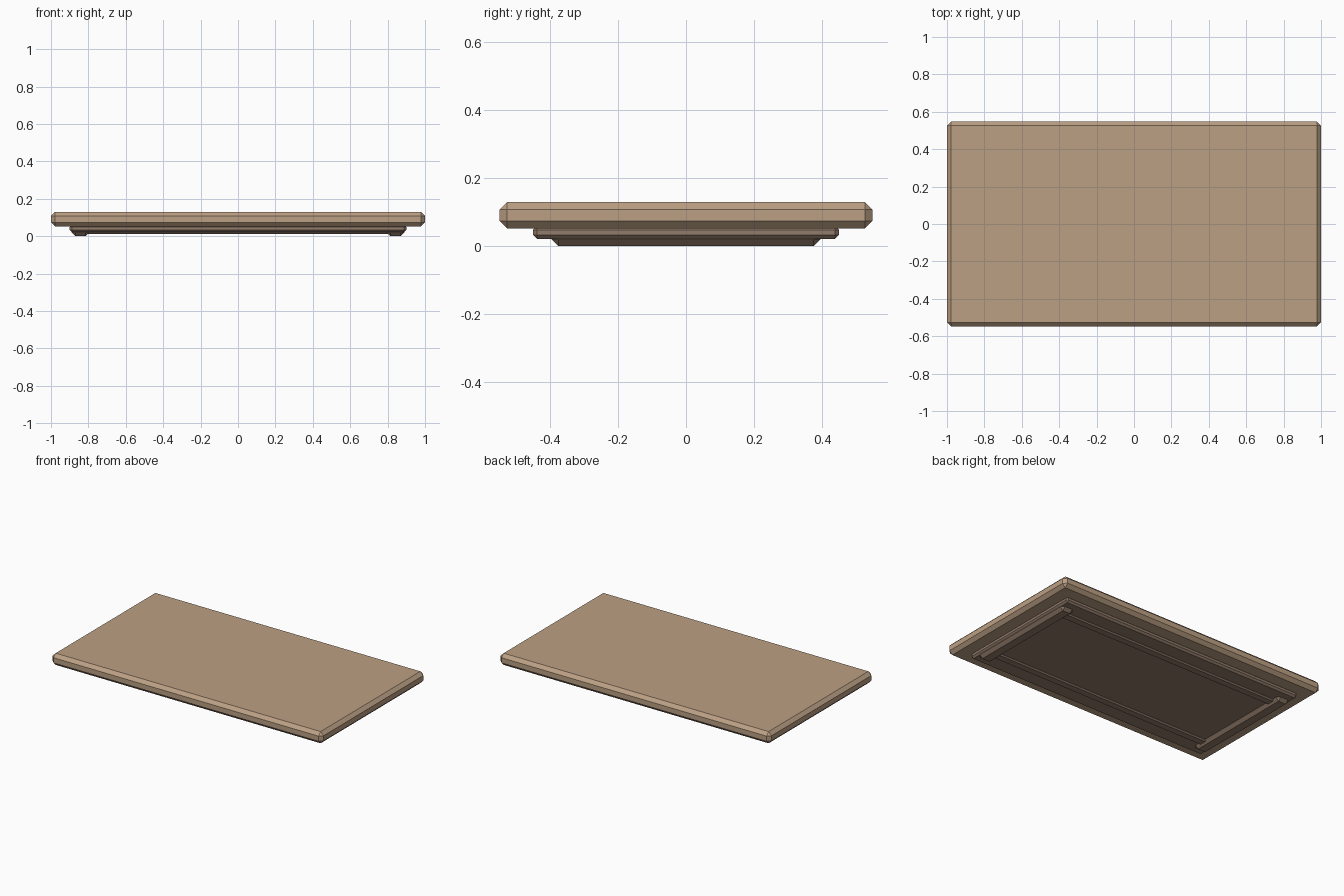
import bpy, bmesh

if "Cube" in bpy.data.objects:
    bpy.data.objects.remove(bpy.data.objects["Cube"])


def material(name, rgb):
    m = bpy.data.materials.new(name)
    m.diffuse_color = (*rgb, 1)
    m.use_nodes = True
    m.node_tree.nodes["Principled BSDF"].inputs["Base Color"].default_value = m.diffuse_color
    return m


light_wood = material("light wood", (0.50, 0.35, 0.23))
dark_wood = material("dark wood", (0.29, 0.20, 0.145))


def block(name, x, y, z, chamfer, mat):
    """Chamfered box given (min, max) on each axis."""
    bm = bmesh.new()
    bmesh.ops.create_cube(bm, size=1)
    for v in bm.verts:
        v.co = [(r[0] + r[1]) / 2 + c * (r[1] - r[0]) for c, r in zip(v.co, (x, y, z))]
    bmesh.ops.bevel(bm, geom=bm.edges[:], offset=chamfer, segments=1, affect='EDGES')
    bmesh.ops.recalc_face_normals(bm, faces=bm.faces[:])
    me = bpy.data.meshes.new(name)
    bm.to_mesh(me)
    bm.free()
    me.materials.append(mat)
    ob = bpy.data.objects.new(name, me)
    bpy.context.collection.objects.link(ob)
    return ob


# Main board and the thinner base panel under it
block("top_board", (-1, 1), (-0.548, 0.548), (0.052, 0.13), 0.022, light_wood)
block("base_panel", (-0.9, 0.9), (-0.45, 0.45), (0.021, 0.06), 0.012, dark_wood)

# Cross feet at both ends, and thin long runners between them
for side, s in (("left", -1), ("right", 1)):
    xs = sorted((s * 0.795, s * 0.89))
    block(side + "_foot", xs, (-0.395, 0.395), (0, 0.045), 0.02, dark_wood)
for side, s in (("front", -1), ("back", 1)):
    ys = sorted((s * 0.285, s * 0.345))
    block(side + "_runner", (-0.81, 0.81), ys, (0.011, 0.04), 0.008, dark_wood)
